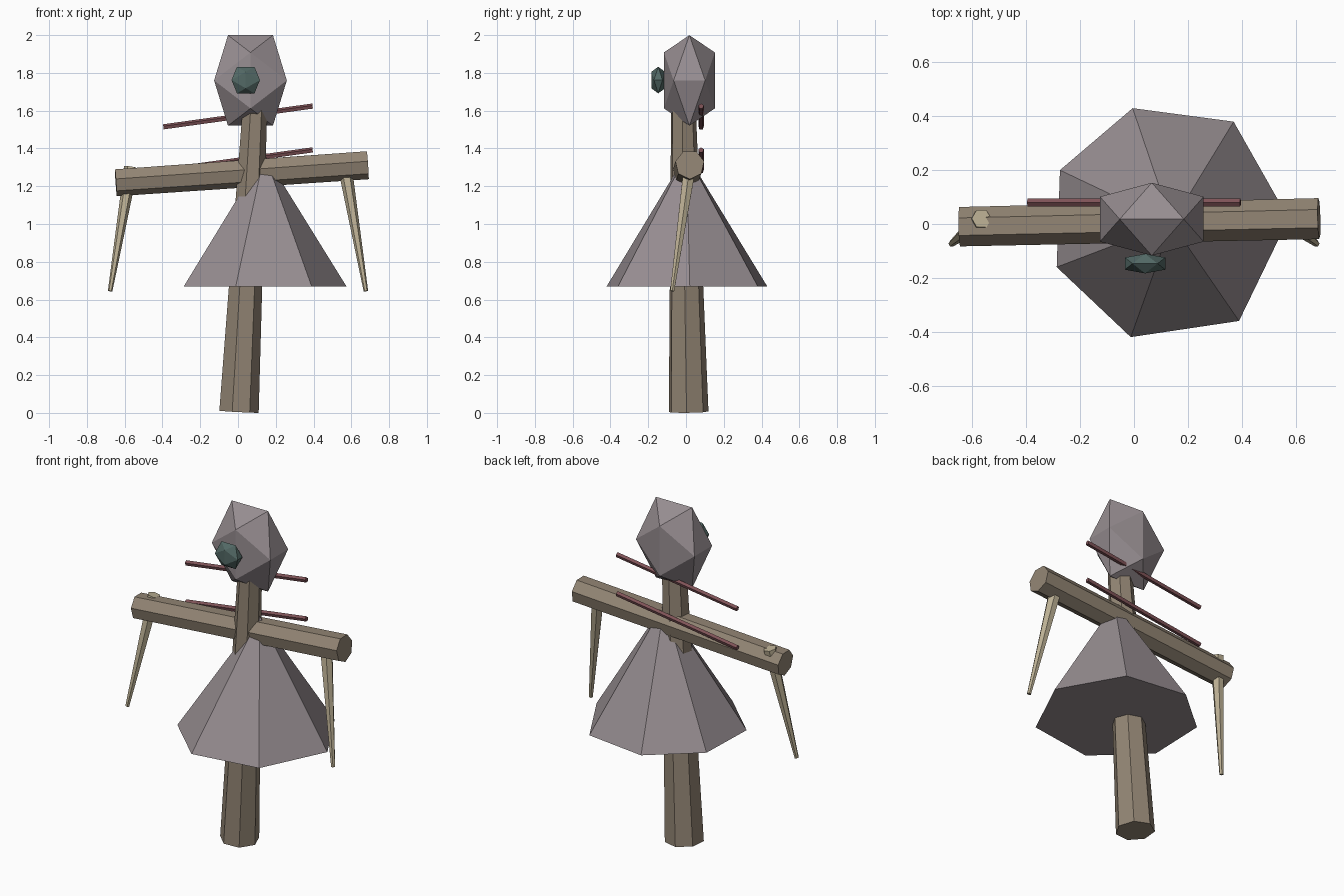
import bpy, bmesh, math
from mathutils import Vector, Matrix

if "Cube" in bpy.data.objects:
    bpy.data.objects.remove(bpy.data.objects["Cube"])


def material(name, rgb):
    m = bpy.data.materials.new(name)
    m.diffuse_color = (*rgb, 1)
    m.use_nodes = True
    m.node_tree.nodes["Principled BSDF"].inputs["Base Color"].default_value = m.diffuse_color
    return m


WOOD = material("weathered wood", (0.29, 0.235, 0.175))
CLOTH = material("grey cloth", (0.31, 0.27, 0.285))
STRAW = material("pale straw", (0.51, 0.44, 0.30))
RED = material("dull red", (0.21, 0.085, 0.095))
GREEN = material("dark green", (0.085, 0.14, 0.13))


def finish(bm, name, mat):
    bmesh.ops.recalc_face_normals(bm, faces=bm.faces)
    me = bpy.data.meshes.new(name)
    bm.to_mesh(me)
    bm.free()
    me.materials.append(mat)
    ob = bpy.data.objects.new(name, me)
    bpy.context.collection.objects.link(ob)
    return ob


def pole(name, mat, a, b, r0, r1, sides, side_dir, turn=0):
    """Tapered prism from a to b; the first corner points along side_dir."""
    a, b = Vector(a), Vector(b)
    axis = (b - a).normalized()
    u = Vector(side_dir)
    u = (u - axis * u.dot(axis)).normalized()
    v = axis.cross(u)
    bm = bmesh.new()
    rings = []
    for p, r in ((a, r0), (b, r1)):
        angles = [turn + math.tau * i / sides for i in range(sides)]
        rings.append([bm.verts.new(p + r * (u * math.cos(t) + v * math.sin(t))) for t in angles])
    for i in range(sides):
        j = (i + 1) % sides
        bm.faces.new((rings[0][i], rings[0][j], rings[1][j], rings[1][i]))
    for ring in rings:
        bm.faces.new(ring)
    return finish(bm, name, mat)


def gem(name, mat, centre, scale):
    """Stretched icosahedron with two corners level at the top."""
    phi = (1 + math.sqrt(5)) / 2
    bm = bmesh.new()
    for s in (-1, 1):
        for t in (-phi, phi):
            for co in ((s, 0, t), (t, s, 0), (0, t, s)):
                bm.verts.new(co)
    bmesh.ops.convex_hull(bm, input=bm.verts)
    bmesh.ops.transform(bm, matrix=Matrix.Translation(centre) @ Matrix.Diagonal((*scale, 1)), verts=bm.verts)
    return finish(bm, name, mat)


# Leaning post and cross beam
pole("post", WOOD, (0.002, 0.012, 0.006), (0.088, -0.015, 1.62), 0.108, 0.067, 7, (0, 1, 0), math.radians(8))
pole("cross_beam", WOOD, (-0.647, -0.01, 1.222), (0.687, 0.02, 1.315), 0.075, 0.078, 7, (0, 0, -1))

# Pointed skirt with an uneven hem
hem = [(0.37, 0.38), (-0.005, 0.43), (-0.275, 0.2), (-0.287, -0.16),
       (-0.012, -0.42), (0.39, -0.36), (0.574, 0.02)]
bm = bmesh.new()
ring = [bm.verts.new((x, y, 0.67)) for x, y in hem]
apex = bm.verts.new((0.14, 0.003, 1.37))
bm.faces.new(ring)
for i in range(7):
    bm.faces.new((ring[i], ring[(i + 1) % 7], apex))
finish(bm, "skirt", CLOTH)

# Head and single eye
gem("head", CLOTH, (0.066, 0.018, 1.76), (0.119, 0.0835, 0.148))
gem("eye", GREEN, (0.041, -0.147, 1.762), (0.0465, 0.0225, 0.0435))

# Thin rods behind the neck
for name, z in (("upper_rod", 1.568), ("lower_rod", 1.336)):
    pole(name, RED, (-0.395, 0.08, z - 0.055), (0.395, 0.08, z + 0.055), 0.015, 0.015, 5, (0, 0, 1))

# Straw fingers hanging through both beam ends
for name, s in (("left_finger", -1), ("right_finger", 1)):
    pole(name, STRAW, (s * 0.566, 0.02, 1.30), (s * 0.677, -0.073, 0.645), 0.037, 0.012, 6, (1, 0, 0))
